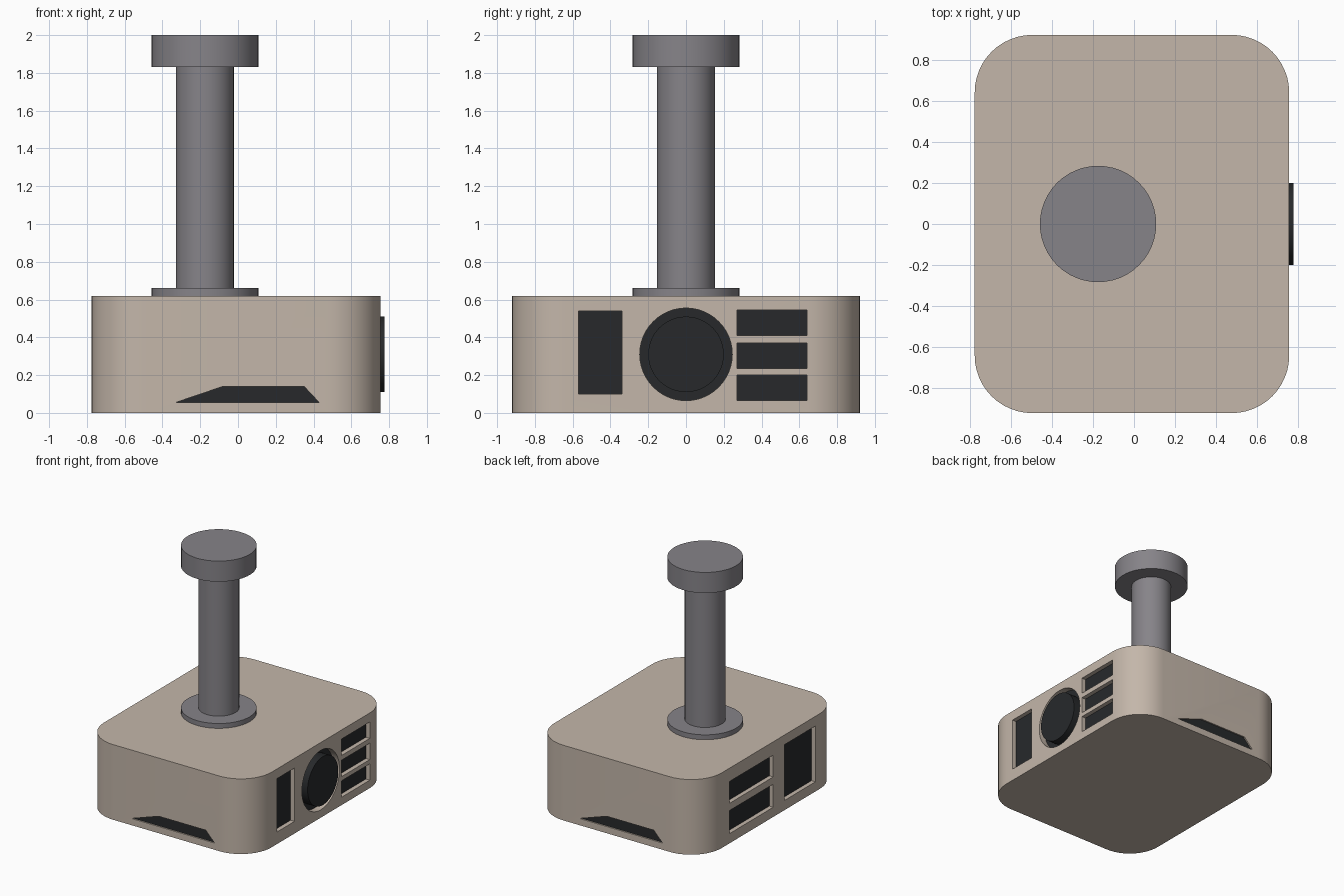
import bpy, bmesh
from math import sin, cos, pi, radians
from mathutils import Vector

if "Cube" in bpy.data.objects:
    bpy.data.objects.remove(bpy.data.objects["Cube"])


def material(name, rgb):
    m = bpy.data.materials.new(name)
    m.diffuse_color = (*rgb, 1)
    m.use_nodes = True
    m.node_tree.nodes["Principled BSDF"].inputs["Base Color"].default_value = m.diffuse_color
    return m


BEIGE = material("beige_shell", (0.55, 0.47, 0.40))
GREY = material("grey_metal", (0.24, 0.23, 0.25))
DARK = material("dark_panel", (0.02, 0.022, 0.024))


def prism(name, pts, a, b, axis, mat):
    """Extrude a 2D outline from a to b along axis (X: pts=y,z  Y: pts=x,z  Z: pts=x,y)."""
    place = {"X": lambda p, t: (t, p[0], p[1]),
             "Y": lambda p, t: (p[0], t, p[1]),
             "Z": lambda p, t: (p[0], p[1], t)}[axis]
    bm = bmesh.new()
    lo = [bm.verts.new(place(p, a)) for p in pts]
    hi = [bm.verts.new(place(p, b)) for p in pts]
    bm.faces.new(lo)
    bm.faces.new(hi)
    n = len(pts)
    for i in range(n):
        j = (i + 1) % n
        bm.faces.new((lo[i], lo[j], hi[j], hi[i]))
    bmesh.ops.recalc_face_normals(bm, faces=bm.faces)
    me = bpy.data.meshes.new(name)
    bm.to_mesh(me)
    bm.free()
    me.materials.append(mat)
    ob = bpy.data.objects.new(name, me)
    bpy.context.collection.objects.link(ob)
    return ob


def smooth(ob):
    bpy.ops.object.select_all(action="DESELECT")
    ob.select_set(True)
    bpy.context.view_layer.objects.active = ob
    bpy.ops.object.shade_smooth_by_angle(angle=radians(30))


def circle(cx, cy, r, n=48):
    return [(cx + r * cos(2 * pi * i / n), cy + r * sin(2 * pi * i / n)) for i in range(n)]


def rect(u0, u1, v0, v1):
    return [(u0, v0), (u1, v0), (u1, v1), (u0, v1)]


def rounded_rect(x0, x1, y0, y1, r, n=12):
    corners = [(x1 - r, y1 - r), (x0 + r, y1 - r), (x0 + r, y0 + r), (x1 - r, y0 + r)]
    return [(cx + r * cos(pi / 2 * (k + i / n)), cy + r * sin(pi / 2 * (k + i / n)))
            for k, (cx, cy) in enumerate(corners) for i in range(n + 1)]


# Shell
X0, X1, Y = -0.775, 0.755, 0.92
body = prism("projector_body", rounded_rect(X0, X1, -Y, Y, 0.28), 0, 0.62, "Z", BEIGE)


def recess(name, pts, axis, face, depth):
    """Cut a pocket into the shell and lay a dark panel on its floor."""
    s = 1 if face > 0 else -1
    floor = face - s * depth
    cutter = prism(name + "_cutter", pts, floor, face + s * 0.1, axis, BEIGE)
    mod = body.modifiers.new(name, "BOOLEAN")
    mod.operation, mod.solver, mod.object = "DIFFERENCE", "EXACT", cutter
    bpy.context.view_layer.objects.active = body
    bpy.ops.object.modifier_apply(modifier=name)
    bpy.data.objects.remove(cutter)
    prism(name, pts, floor - s * 0.005, floor + s * 0.004, axis, DARK)


# Lens side: tall vent, lens well, three slots
recess("front_vent", rect(-0.57, -0.34, 0.10, 0.54), "X", X1, 0.04)
recess("lens_well", circle(0, 0.31, 0.245), "X", X1, 0.06)
for i, z in enumerate((0.065, 0.235, 0.41)):
    recess(f"slot_{i + 1}", rect(0.27, 0.64, z, z + 0.135), "X", X1, 0.04)

# Connector side: two slots and a tall panel
recess("rear_slot_low", rect(-0.03, 0.54, 0.08, 0.27), "X", X0, 0.04)
recess("rear_slot_high", rect(-0.03, 0.54, 0.33, 0.51), "X", X0, 0.04)
recess("rear_panel", rect(-0.58, -0.18, 0.08, 0.54), "X", X0, 0.04)

# Trapezoid vents on the two long ends, turned half round
for s, label in ((1, "near"), (-1, "far")):
    pts = [(s * -0.33, 0.055), (s * 0.43, 0.055), (s * 0.35, 0.14), (s * -0.08, 0.14)]
    recess(f"{label}_side_vent", pts, "Y", -s * Y, 0.015)
smooth(body)

# Lens
smooth(prism("lens", circle(0, 0.31, 0.20), X1 - 0.06, 0.775, "X", DARK))

# Ceiling mount
PX = -0.175
for name, r, z0, z1 in (("mount_base", 0.283, 0.62, 0.66),
                        ("mount_pole", 0.153, 0.66, 1.83),
                        ("ceiling_plate", 0.283, 1.83, 2.0)):
    smooth(prism(name, circle(PX, 0, r), z0, z1, "Z", GREY))
